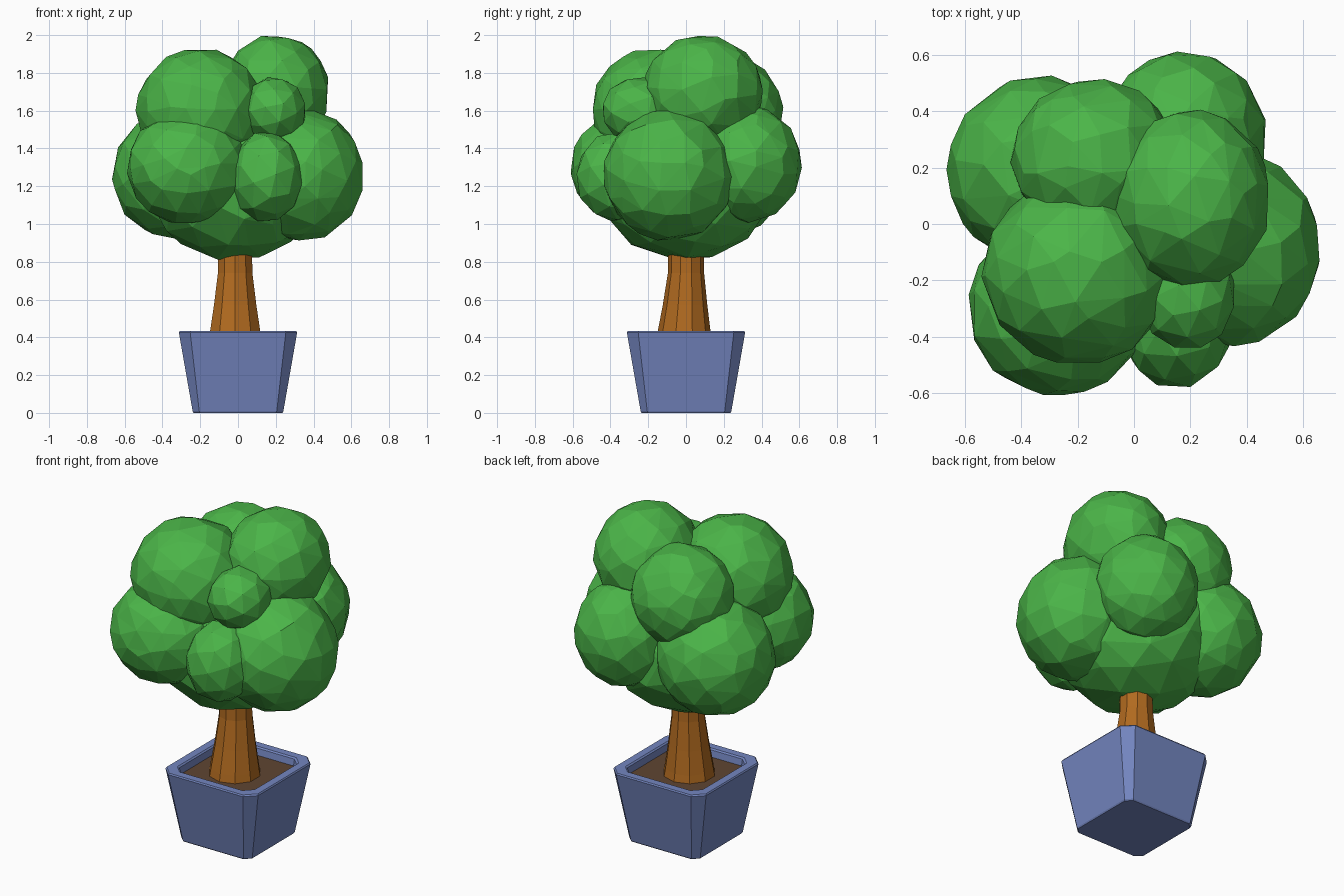
import bpy, bmesh, math, random
from mathutils import Matrix, Vector, Euler

if "Cube" in bpy.data.objects:
    bpy.data.objects.remove(bpy.data.objects["Cube"])

random.seed(4)


def material(name, col):
    m = bpy.data.materials.new(name)
    m.diffuse_color = (*col, 1)
    m.use_nodes = True
    m.node_tree.nodes["Principled BSDF"].inputs["Base Color"].default_value = m.diffuse_color
    return m


LEAF = material("leaf green", (0.07, 0.46, 0.065))
BARK = material("bark brown", (0.44, 0.145, 0.014))
POT = material("pot blue", (0.175, 0.24, 0.53))
SOIL = material("soil brown", (0.115, 0.06, 0.032))


def finish(name, bm, mat):
    bmesh.ops.recalc_face_normals(bm, faces=bm.faces)
    me = bpy.data.meshes.new(name)
    bm.to_mesh(me)
    bm.free()
    me.materials.append(mat)
    ob = bpy.data.objects.new(name, me)
    bpy.context.collection.objects.link(ob)
    return ob


def loft(name, rings, mat):
    """Join rings of points into a closed skin, capped at both ends."""
    bm = bmesh.new()
    loops = [[bm.verts.new(p) for p in ring] for ring in rings]
    n = len(loops[0])
    for a, b in zip(loops, loops[1:]):
        for i in range(n):
            j = (i + 1) % n
            bm.faces.new((a[i], a[j], b[j], b[i]))
    bm.faces.new(loops[0][::-1])
    bm.faces.new(loops[-1])
    return finish(name, bm, mat)


def chamfered_square(h, c, z):
    pts = []
    for k in range(4):
        r = Matrix.Rotation(k * math.pi / 2, 3, 'Z')
        pts += [r @ Vector((h, h - c, z)), r @ Vector((h - c, h, z))]
    return pts


def ellipse_ring(x, y, r, z, n=10):
    return [(x + r * math.cos(2 * math.pi * (i + .5) / n),
             y + r * math.sin(2 * math.pi * (i + .5) / n), z) for i in range(n)]


# Pot: tapered outside, rim, inner slope down to the soil
loft("pot", [chamfered_square(*s) for s in (
    (0.235, 0.035, 0.0), (0.24, 0.035, 0.008), (0.313, 0.06, 0.425),
    (0.308, 0.06, 0.433), (0.262, 0.05, 0.433), (0.254, 0.05, 0.425),
    (0.245, 0.045, 0.365))], POT)
loft("soil", [chamfered_square(0.243, 0.045, 0.362),
              chamfered_square(0.248, 0.045, 0.385)], SOIL)

# Trunk: flared at the base, running up into the foliage
loft("trunk", [ellipse_ring(*s) for s in (
    (-0.015, -0.01, 0.15, 0.37), (-0.015, -0.01, 0.14, 0.43),
    (-0.015, -0.005, 0.118, 0.57), (-0.015, 0.0, 0.096, 0.74),
    (-0.015, 0.0, 0.092, 0.95))], BARK)

# Foliage clumps: name, centre, radii, sphere detail
CLUMPS = [
    ("foliage_base", (-0.02, 0.0, 1.2), (0.45, 0.45, 0.39), 3),
    ("foliage_upper_left", (-0.20, -0.17, 1.60), (0.335, 0.33, 0.33), 3),
    ("foliage_top", (0.20, 0.09, 1.70), (0.285, 0.315, 0.30), 3),
    ("foliage_upper_back", (-0.14, 0.23, 1.59), (0.295, 0.285, 0.30), 3),
    ("foliage_back_left", (-0.33, 0.19, 1.26), (0.335, 0.335, 0.335), 3),
    ("foliage_back_right", (0.18, 0.32, 1.32), (0.29, 0.29, 0.31), 3),
    ("foliage_right", (0.33, -0.09, 1.26), (0.335, 0.345, 0.35), 3),
    ("foliage_front_left", (-0.27, -0.30, 1.30), (0.32, 0.31, 0.30), 3),
    ("foliage_front_small", (0.15, -0.37, 1.25), (0.20, 0.215, 0.24), 2),
    ("foliage_mid_small", (0.19, -0.25, 1.60), (0.175, 0.20, 0.18), 2),
]
for name, c, r, detail in CLUMPS:
    bm = bmesh.new()
    bmesh.ops.create_icosphere(bm, subdivisions=detail, radius=1)
    rot = Euler([random.uniform(0, 6) for _ in range(3)]).to_matrix()
    for v in bm.verts:
        p = rot @ v.co * random.uniform(0.985, 1.015)
        v.co = [c[i] + r[i] * p[i] for i in range(3)]
    ob = finish(name, bm, LEAF)
    if detail == 3:  # coarser, irregular facets
        dec = ob.modifiers.new("facets", 'DECIMATE')
        dec.ratio = 0.5
